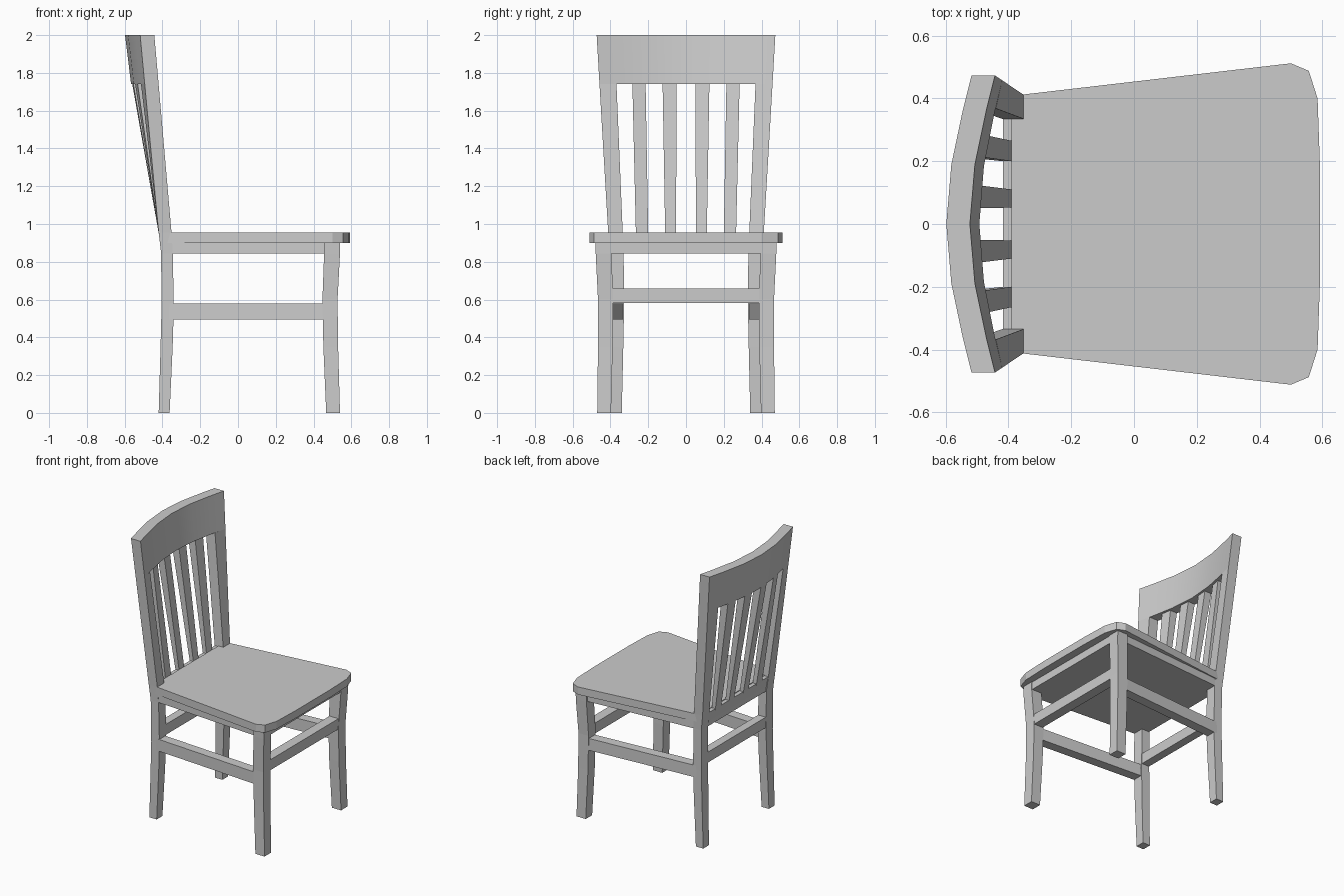
import bpy, bmesh, math

if "Cube" in bpy.data.objects:
    bpy.data.objects.remove(bpy.data.objects["Cube"])


def loft(name, rings, mirror=False):
    """Skin a solid through point rings, optionally mirrored across y = 0."""
    bm = bmesh.new()
    loops = [[bm.verts.new(p) for p in r] for r in rings]
    n = len(loops[0])
    for a, b in zip(loops, loops[1:]):
        for i in range(n):
            j = (i + 1) % n
            bm.faces.new((a[i], a[j], b[j], b[i]))
    bm.faces.new(loops[0][::-1])
    bm.faces.new(loops[-1])
    bmesh.ops.recalc_face_normals(bm, faces=bm.faces[:])
    me = bpy.data.meshes.new(name)
    bm.to_mesh(me)
    bm.free()
    ob = bpy.data.objects.new(name, me)
    bpy.context.collection.objects.link(ob)
    if mirror:
        m = ob.modifiers.new("Mirror", 'MIRROR')
        m.use_axis = (False, True, False)
        m.use_mirror_merge = False
    return ob


def rect(x0, x1, y0, y1, z):
    return [(x0, y0, z), (x1, y0, z), (x1, y1, z), (x0, y1, z)]


SEAT = 0.955
RAIL = 1.74


def back_x(y, z):
    """(rear, front) x of the reclining, bowed back at a given y and height."""
    pts = [(0, 0.080), (0.19, 0.064), (0.365, 0.027), (0.473, 0)]
    y = min(abs(y), 0.473)
    for (ya, xa), (yb, xb) in zip(pts, pts[1:]):
        if y <= yb:
            bow = xa + (xb - xa) * (y - ya) / (yb - ya)
            break
    t = max(0, (z - SEAT) / (2 - SEAT))
    bow *= t ** 0.35
    return -0.42 - 0.098 * t - bow, -0.352 - 0.091 * t - bow


# Seat with clipped front corners
outline = [(-0.39, 0.408), (-0.35, 0.413), (0.50, 0.512), (0.557, 0.488), (0.585, 0.40), (0.592, 0.2)]
outline += [(x, -y) for x, y in reversed(outline)]
loft("seat", [[(x, y, z) for x, y in outline] for z in (0.90, SEAT)])

# Solid apron block under the seat, with the rail between the back posts
loft("apron", [[(-0.405, -0.404, z), (0.535, -0.472, z), (0.535, 0.472, z), (-0.405, 0.404, z)]
               for z in (0.845, 0.905)])
loft("back_rail", [rect(-0.406, -0.36, -0.37, 0.37, 0.88),
                   rect(-0.418, -0.36, -0.37, 0.37, 0.95)])

# Front legs
loft("front_leg", [rect(0.467, 0.54, 0.397, 0.47, 0),
                   rect(0.452, 0.53, 0.388, 0.466, 0.35),
                   rect(0.447, 0.527, 0.385, 0.466, 0.60),
                   rect(0.456, 0.54, 0.395, 0.478, 0.845),
                   rect(0.456, 0.54, 0.395, 0.48, 0.91)], True)

# Back legs continuing into the back posts
bo, fo = back_x(0.473, RAIL)
bi, fi = back_x(0.385, RAIL)
loft("back_leg_post", [rect(-0.42, -0.362, 0.34, 0.405, 0),
                       rect(-0.41, -0.346, 0.332, 0.405, 0.35),
                       rect(-0.405, -0.34, 0.328, 0.405, 0.55),
                       rect(-0.407, -0.345, 0.33, 0.408, 0.845),
                       rect(-0.42, -0.352, 0.335, 0.412, SEAT),
                       [(bi, 0.368, RAIL), (fi, 0.368, RAIL),
                        (fo, 0.458, RAIL), (bo, 0.458, RAIL)]], True)

# Bowed crest rail, softly shaded along the bow
rings = []
for k in (-1, -0.77, -0.4, 0, 0.4, 0.77, 1):
    (b0, f0), (b1, f1) = back_x(k * 0.473, RAIL), back_x(k * 0.473, 2)
    rings.append([(b0, k * 0.458, RAIL), (f0, k * 0.458, RAIL),
                  (f1, k * 0.473, 2), (b1, k * 0.473, 2)])
crest = loft("crest_rail", rings)
bpy.context.view_layer.objects.active = crest
crest.select_set(True)
bpy.ops.object.shade_smooth_by_angle(angle=math.radians(30))

# Back slats
for i, (lo, hi) in enumerate([((0.052, 0.11), (0.051, 0.124)),
                              ((0.20, 0.265), (0.214, 0.284))]):
    s = []
    for (y0, y1), z, th in ((lo, 0.94, 0.029), (hi, RAIL + 0.01, 0.055)):
        a, b = back_x(y0, z)[0] + 0.002, back_x(y1, z)[0] + 0.002
        s.append([(a, y0, z), (a + th, y0, z), (b + th, y1, z), (b, y1, z)])
    loft(f"back_slat_{i + 1}", s, True)

# Stretchers: the side ones splay outward towards the front
loft("side_stretcher", [[(x, y - 0.07, 0.495), (x, y, 0.495), (x, y, 0.58), (x, y - 0.07, 0.58)]
                        for x, y in ((-0.38, 0.404), (0.49, 0.465))], True)
for name, x0, x1, y in (("front_stretcher", 0.455, 0.526, 0.42),
                        ("back_stretcher", -0.403, -0.343, 0.37)):
    loft(name, [rect(x0, x1, -y, y, z) for z in (0.583, 0.658)])
